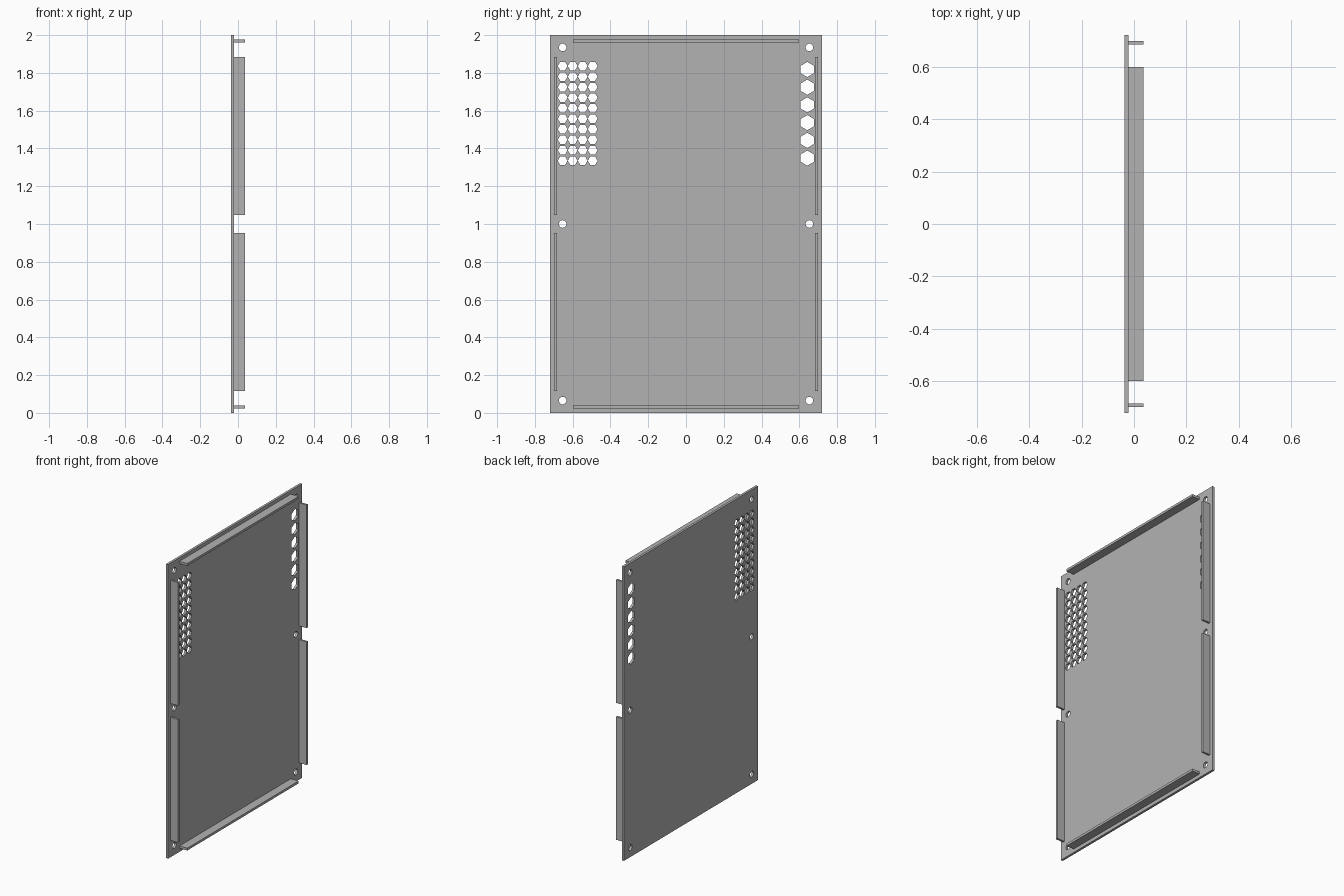
import bpy, bmesh, math

if "Cube" in bpy.data.objects:
    bpy.data.objects.remove(bpy.data.objects["Cube"])

W, H = 0.72, 2.0                       # half width, height
X0, X1, X2 = -0.037, -0.021, 0.037     # plate back, plate face, flange tip

grey = bpy.data.materials.new("grey metal")
grey.diffuse_color = (0.45, 0.45, 0.45, 1)
grey.use_nodes = True
grey.node_tree.nodes["Principled BSDF"].inputs["Base Color"].default_value = grey.diffuse_color


def ngon(y, z, r, n, start=0.0):
    return [(y + r * math.cos(start + math.tau * i / n),
             z + r * math.sin(start + math.tau * i / n)) for i in range(n)]


def plate(name, loops):
    """Filled flat outline with holes, thickened along x."""
    cu = bpy.data.curves.new(name, 'CURVE')
    cu.dimensions = '2D'
    cu.fill_mode = 'BOTH'
    cu.extrude = (X1 - X0) / 2
    for pts in loops:
        s = cu.splines.new('POLY')
        s.points.add(len(pts) - 1)
        for p, (y, z) in zip(s.points, pts):
            p.co = (y, z, 0, 1)
        s.use_cyclic_u = True
    tmp = bpy.data.objects.new(name + "_outline", cu)
    bpy.context.collection.objects.link(tmp)
    bpy.context.view_layer.update()
    dg = bpy.context.evaluated_depsgraph_get()
    me = bpy.data.meshes.new_from_object(tmp.evaluated_get(dg))
    bpy.data.objects.remove(tmp)
    bm = bmesh.new()
    bm.from_mesh(me)
    bmesh.ops.remove_doubles(bm, verts=bm.verts, dist=1e-5)
    bmesh.ops.recalc_face_normals(bm, faces=bm.faces)
    for f in bm.faces:
        f.smooth = False
    bm.to_mesh(me)
    bm.free()
    me.materials.clear()
    me.materials.append(grey)
    ob = bpy.data.objects.new(name, me)
    bpy.context.collection.objects.link(ob)
    ob.rotation_euler = (math.pi / 2, 0, math.pi / 2)
    ob.location.x = (X0 + X1) / 2
    return ob


def box(name, y0, y1, z0, z1):
    bm = bmesh.new()
    bmesh.ops.create_cube(bm, size=1)
    for v in bm.verts:
        v.co = (X2 if v.co.x > 0 else X1 - 0.002,
                y1 if v.co.y > 0 else y0,
                z1 if v.co.z > 0 else z0)
    me = bpy.data.meshes.new(name)
    bm.to_mesh(me)
    bm.free()
    me.materials.append(grey)
    ob = bpy.data.objects.new(name, me)
    bpy.context.collection.objects.link(ob)


# Panel outline, screw holes and hexagonal vents
loops = [[(-W, 0), (W, 0), (W, H), (-W, H)]]
for z in (0.065, 1.0, 1.935):
    for y in (-0.653, 0.653):
        loops.append(ngon(y, z, 0.02, 24))
for row in range(10):
    for col in range(4):
        loops.append(ngon(-0.653 + 0.053 * col, 1.335 + 0.0557 * row, 0.0258, 6))
for row in range(6):
    loops.append(ngon(0.642, 1.349 + 0.0938 * row, 0.04, 6, math.pi / 6))
plate("panel", loops)

# Top and bottom flanges
box("bottom_flange", -0.598, 0.598, 0.024, 0.04)
box("top_flange", -0.598, 0.598, 1.96, 1.976)

# Side flanges, two per side
for side, a, b in (("left", -0.698, -0.684), ("right", 0.684, 0.698)):
    box(side + "_lower_flange", a, b, 0.116, 0.953)
    box(side + "_upper_flange", a, b, 1.047, 1.884)
